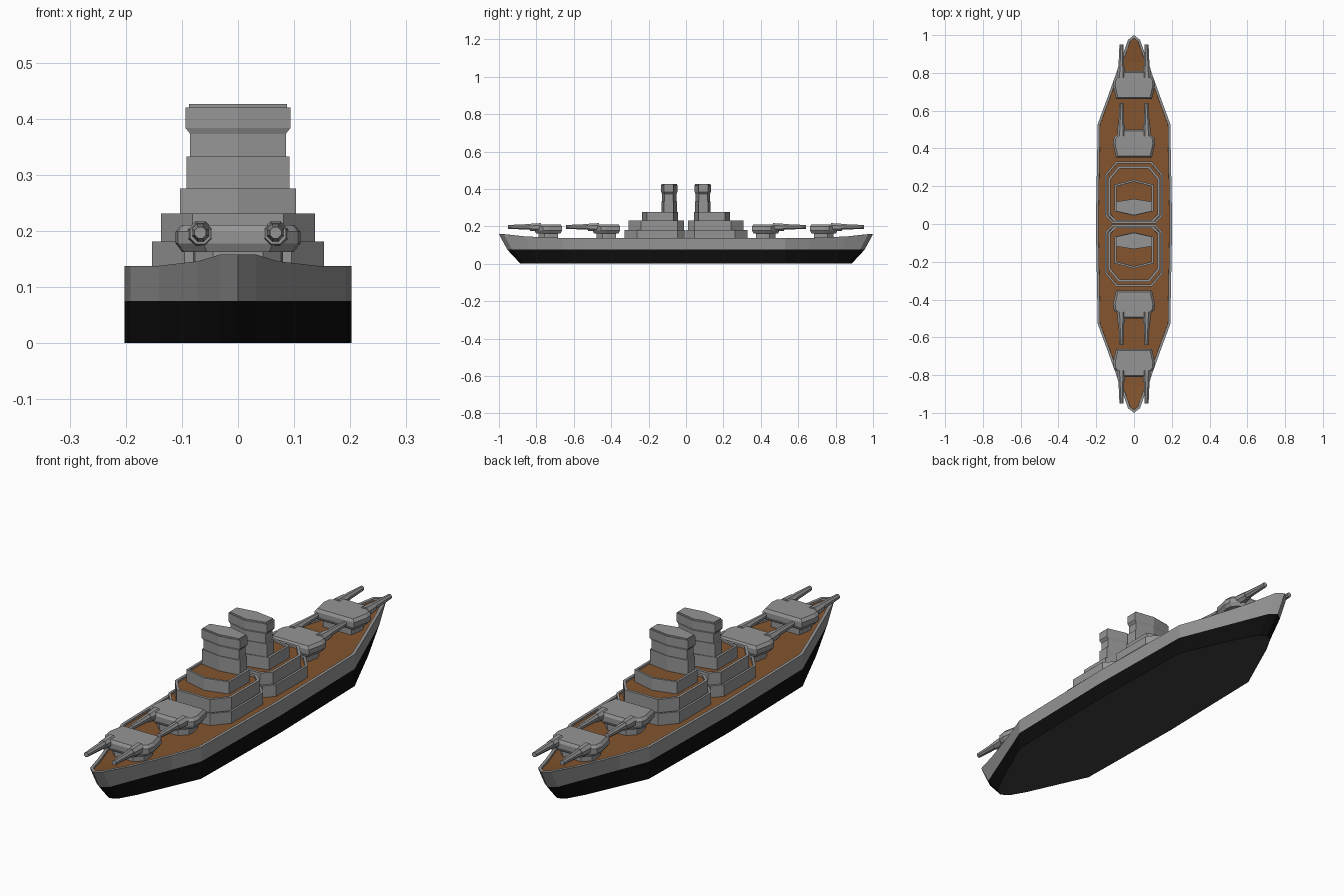
import bpy, bmesh, math
from mathutils import Matrix

if "Cube" in bpy.data.objects:
    bpy.data.objects.remove(bpy.data.objects["Cube"])


def material(name, r, g, b):
    m = bpy.data.materials.new(name)
    m.diffuse_color = (r, g, b, 1)
    m.use_nodes = True
    m.node_tree.nodes["Principled BSDF"].inputs["Base Color"].default_value = m.diffuse_color
    return m


MATS = [material("grey_paint", .3, .3, .3), material("wood_deck", .23, .09, .028),
        material("black_hull", .004, .004, .004), material("keel_grey", .05, .05, .05)]
GREY, WOOD, BLACK, KEEL = range(4)


def finish(name, bm):
    me = bpy.data.meshes.new(name)
    bm.to_mesh(me)
    bm.free()
    for m in MATS:
        me.materials.append(m)
    ob = bpy.data.objects.new(name, me)
    bpy.context.collection.objects.link(ob)
    return ob


def loft(name, rings, bands=None, bottom=GREY, rim=0, drop=.008):
    """Skin right-hand half outlines (mirrored in x); rim > 0 sinks a wooden deck into the top."""
    bm = bmesh.new()
    loops = []
    for half in rings:
        cache, loop = {}, []
        for p in half + [(-x, y, z) for x, y, z in reversed(half)]:
            key = tuple(round(c, 5) + 0.0 for c in p)
            if key not in cache:
                cache[key] = bm.verts.new(p)
            loop.append(cache[key])
        loops.append(loop)

    def face(vs, mat):
        vs = list(dict.fromkeys(vs))
        if len(vs) > 2:
            f = bm.faces.new(vs)
            f.material_index = mat
            return f

    n = len(loops[0])
    for k in range(len(loops) - 1):
        a, b = loops[k], loops[k + 1]
        for i in range(n):
            j = (i + 1) % n
            face([a[i], a[j], b[j], b[i]], bands[k] if bands else GREY)

    def cap(l, mat):
        return [f for f in (face([l[i], l[i + 1], l[n - 2 - i], l[n - 1 - i]], mat)
                            for i in range(n // 2 - 1)) if f]

    cap(loops[0], bottom)
    top = cap(loops[-1], GREY)
    bmesh.ops.recalc_face_normals(bm, faces=bm.faces[:])
    if rim:
        for t in (rim, .0005):
            bmesh.ops.inset_region(bm, faces=top, thickness=t, use_even_offset=True)
        for f in top:
            f.material_index = WOOD
        bmesh.ops.translate(bm, vec=(0, 0, -drop), verts=list({v for f in top for v in f.verts}))
    return finish(name, bm)


def ring(plan, z, s=1, cy=0, k=1):
    """Flat outline at height z, scaled by k, flipped by s and moved to cy."""
    return [(x * k, s * (y * k + cy), z) for x, y in plan]


def barrel(name, x, y0, y1, z, r0, r1):
    bm = bmesh.new()
    bmesh.ops.create_cone(bm, cap_ends=True, segments=8, radius1=r0, radius2=r1, depth=abs(y1 - y0))
    turn = -math.pi / 2 if y1 > y0 else math.pi / 2
    bm.transform(Matrix.Translation((x, (y0 + y1) / 2, z)) @ Matrix.Rotation(turn, 4, 'X')
                 @ Matrix.Rotation(math.pi / 8, 4, 'Z'))
    return finish(name, bm)


# Hull: keel, waterline and deck edge, double-ended
XS = (0, .032, .072, .142, .192, .202)


def hull_ring(ys, zs):
    q = list(zip(XS, ys, zs))
    return [(x, -y, z) for x, y, z in q] + q[-2::-1]


loft("hull", [hull_ring((.885, .865, .795, .64, .53, 0), (0,) * 6),
              hull_ring((.955, .93, .83, .655, .53, 0), (.075,) * 6),
              hull_ring((1, .975, .86, .665, .53, 0), (.158, .158, .146, .138, .138, .138))],
     bands=[BLACK, GREY], bottom=KEEL, rim=.013, drop=.008)

# Plans of the superstructure and turrets, for the +y half
TIER1 = [(.115, .003), (.153, .045), (.153, .262), (.095, .33)]
TIER2 = [(.1, .01), (.137, .045), (.137, .24), (.081, .307)]
TIER3 = [(0, .043), (.103, .068), (.103, .208), (0, .235)]
TOWER = [(0, -.043), (.092, -.022), (.092, .028), (0, .042)]
TURRET = [(.095, -.072), (.111, .0), (.107, .03), (.062, .075)]

for s, end in ((-1, "front"), (1, "back")):
    # Stepped superstructure with sunken wooden tops
    loft(end + "_lower_tier", [ring(TIER1, .12, s), ring(TIER1, .181, s)], rim=.01)
    loft(end + "_middle_tier", [ring(TIER2, .165, s), ring(TIER2, .231, s)], rim=.012)
    loft(end + "_upper_tier", [ring(TIER3, .215, s), ring(TIER3, .276, s)], rim=.01)

    # Tower with waist and flared head
    loft(end + "_tower", [ring(TOWER, z, s, .09, k) for z, k in (
        (.26, 1), (.333, 1), (.333, .925), (.373, .925), (.384, 1.02), (.42, 1.02),
        (.42, .95), (.426, .95))])

    # Two twin-gun turrets at each end
    for cy, pos in ((.425, "inner"), (.735, "outer")):
        tag = end + "_" + pos
        loft(tag + "_barbette", [ring(TURRET, .12, s, cy, .72), ring(TURRET, .168, s, cy, .72)])
        loft(tag + "_turret", [ring(TURRET, z, s, cy, k) for z, k in (
            (.163, .9), (.178, 1), (.199, 1), (.211, .9))])
        for x, side in ((-.067, "left"), (.067, "right")):
            barrel(f"{tag}_{side}_gun_sleeve", x, s * (cy + .04), s * (cy + .1), .195, .024, .02)
            barrel(f"{tag}_{side}_gun", x, s * (cy + .09), s * (cy + .216), .197, .017, .011)
